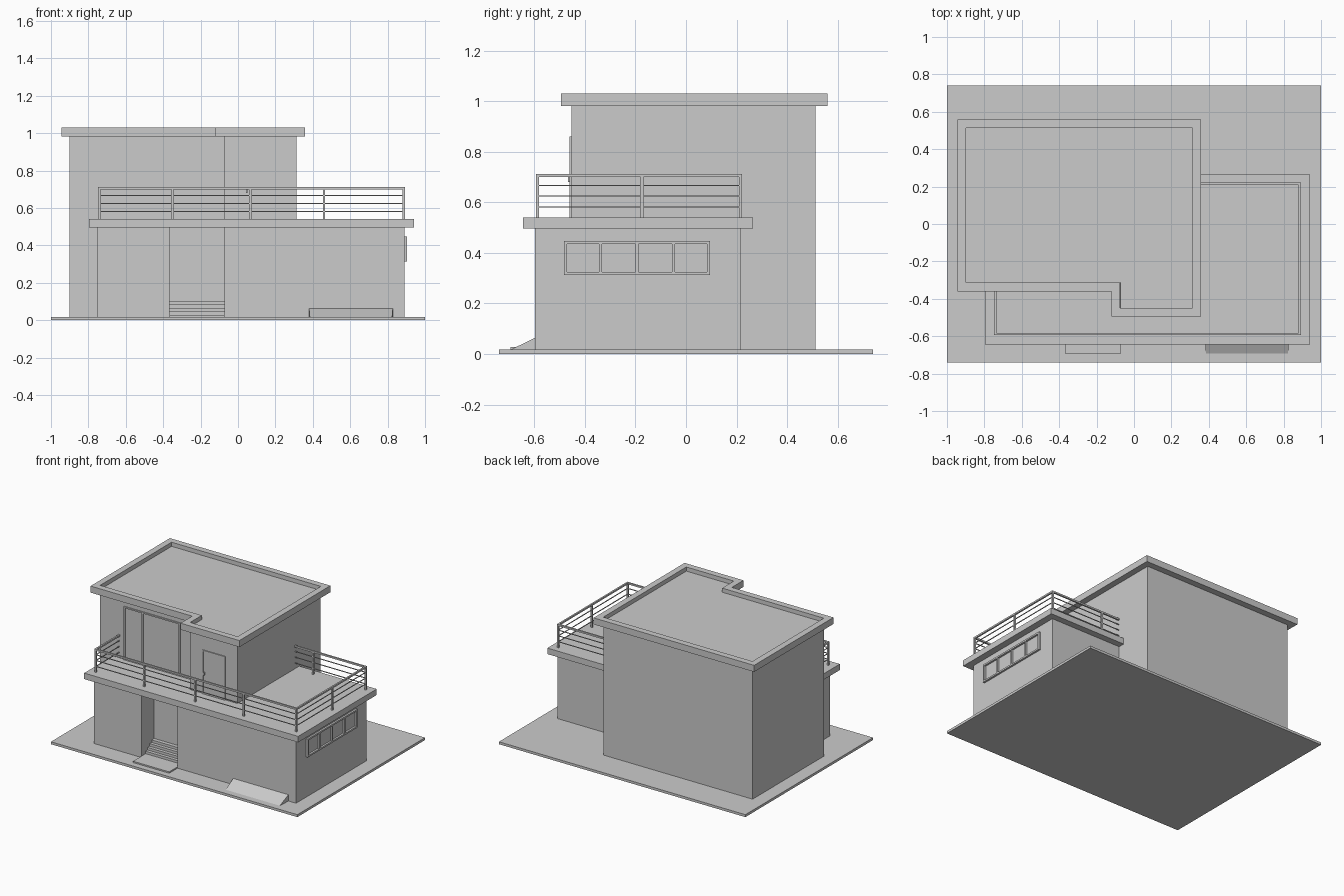
import bpy, bmesh

if "Cube" in bpy.data.objects:
    bpy.data.objects.remove(bpy.data.objects["Cube"])


def finish(name, bm):
    bmesh.ops.recalc_face_normals(bm, faces=bm.faces[:])
    me = bpy.data.meshes.new(name)
    bm.to_mesh(me)
    bm.free()
    ob = bpy.data.objects.new(name, me)
    bpy.context.collection.objects.link(ob)
    return ob


def add_box(bm, x0, x1, y0, y1, z0, z1):
    vs = bmesh.ops.create_cube(bm, size=1)["verts"]
    for v in vs:
        v.co = (x1 if v.co.x > 0 else x0, y1 if v.co.y > 0 else y0, z1 if v.co.z > 0 else z0)


def boxes(name, dims):
    bm = bmesh.new()
    for d in dims:
        add_box(bm, *d)
    return finish(name, bm)


def prism(name, outline, z0, z1, rim=0, sink=0):
    """Extruded plan outline, optionally with a raised rim round a sunken top."""
    bm = bmesh.new()
    f = bm.faces.new([bm.verts.new((x, y, z0)) for x, y in outline])
    ext = bmesh.ops.extrude_face_region(bm, geom=[f], use_keep_orig=True)["geom"]
    for v in ext:
        if isinstance(v, bmesh.types.BMVert):
            v.co.z = z1
    bmesh.ops.recalc_face_normals(bm, faces=bm.faces[:])
    if rim:
        top = [f for f in bm.faces if f.normal.z > 0.9]
        bmesh.ops.inset_region(bm, faces=top, thickness=rim, use_even_offset=True)
        bmesh.ops.inset_region(bm, faces=top, thickness=0.0005, depth=-sink, use_even_offset=True)
    return finish(name, bm)


G = 0.018      # top of the ground plate
DECK = 0.54    # terrace level

boxes("ground_plate", [(-1, 1, -0.74, 0.74, 0, G)])

# Tall rear volume and its roof with parapet
prism("upper_block", [(-0.9, -0.315), (-0.072, -0.315), (-0.072, -0.453), (0.312, -0.453),
                      (0.312, 0.513), (-0.9, 0.513)], G, 0.985)
prism("roof", [(-0.945, -0.36), (-0.12, -0.36), (-0.12, -0.495), (0.358, -0.495),
               (0.358, 0.56), (-0.945, 0.56)], 0.982, 1.03, rim=0.046, sink=0.03)

# Lower volume with entrance recess, wrapping round the tall volume
prism("lower_block", [(-0.75, -0.598), (-0.365, -0.598), (-0.365, -0.45), (-0.072, -0.45),
                      (-0.072, -0.598), (0.89, -0.598), (0.89, 0.218), (0.312, 0.218),
                      (0.312, -0.44), (-0.4, -0.44), (-0.4, -0.315), (-0.75, -0.315)], G, 0.5)
prism("terrace_slab", [(-0.797, -0.645), (0.94, -0.645), (0.94, 0.265), (0.312, 0.265),
                       (0.312, -0.453), (-0.072, -0.453), (-0.072, -0.315), (-0.797, -0.315)],
      0.496, DECK)

# Entrance steps and pad
boxes("entrance_pad", [(-0.365, -0.072, -0.695, -0.55, G, 0.028)])
boxes("entrance_steps", [(-0.365, -0.072, -0.55 + 0.024 * i, -0.45, G, 0.046 + 0.0185 * i)
                         for i in range(4)])

# Driveway ramp
bm = bmesh.new()
ends = [[bm.verts.new((x + dx, y, z)) for y, z, dx in
         ((-0.692, G, s * 0.004), (-0.598, G, 0), (-0.598, 0.064, 0))]
        for x, s in ((0.38, 1), (0.828, -1))]
a, b = ends
bm.faces.new(a)
bm.faces.new(b)
for i in range(3):
    j = (i + 1) % 3
    bm.faces.new((a[i], a[j], b[j], b[i]))
finish("driveway_ramp", bm)

# Railing: one run of top rail, thin wires and posts per terrace side
XL, XR, YF, YB = -0.742, 0.886, -0.588, 0.215
posts = [(x, YF) for x in (XL, -0.35, 0.065, 0.46, XR)]
posts += [(XR, -0.175), (XR, YB), (0.46, YB)]
t = 0.006
boxes("railing_posts", [(x - t, x + t, y - t, y + t, DECK, 0.705) for x, y in posts])
runs = [(XL, XR, YF, YF), (XR, XR, YF, YB), (0.312, XR, YB, YB), (XL, XL, YF, -0.315)]


def rails(name, z, r):
    boxes(name, [(x0 - (r if x0 != 0.312 else 0), x1 + r, y0 - r,
                  y1 + (r if y1 != -0.315 else 0), z - r, z + r) for x0, x1, y0, y1 in runs])


rails("handrail", 0.706, 0.006)
for i, z in enumerate((0.582, 0.625, 0.667)):
    rails(f"railing_wire_{i + 1}", z, 0.0025)


def frame(u0, u1, z0, z1, bars, w):
    """Rectangles (u0, u1, z0, z1) of a frame with vertical bars."""
    out = [(u0, u1, z1 - w, z1), (u0, u1, z0, z0 + w)]
    out += [(u, u + w, z0 + w, z1 - w) for u in [u0, u1 - w] + [b - w / 2 for b in bars]]
    return out


# Sliding terrace door, single terrace door and handle
boxes("sliding_door_frame", [(a, b, -0.323, -0.31, c, d) for a, b, c, d in
                             frame(-0.702, -0.1, DECK, 0.93, (-0.551, -0.251), 0.01)])
boxes("terrace_door_frame", [(a, b, -0.46, -0.45, c, d) for a, b, c, d in
                             frame(0.03, 0.215, DECK, 0.86, (), 0.008)])
boxes("door_handle", [(0.042, 0.05, -0.466, -0.45, 0.68, 0.7)])

# Side strip window
y0, y1 = -0.482, 0.095
boxes("side_window_frame", [(0.885, 0.904, a, b, c, d) for a, b, c, d in
                            frame(y0, y1, 0.313, 0.448,
                                  [y0 + (y1 - y0) * k / 4 for k in (1, 2, 3)], 0.012)])
